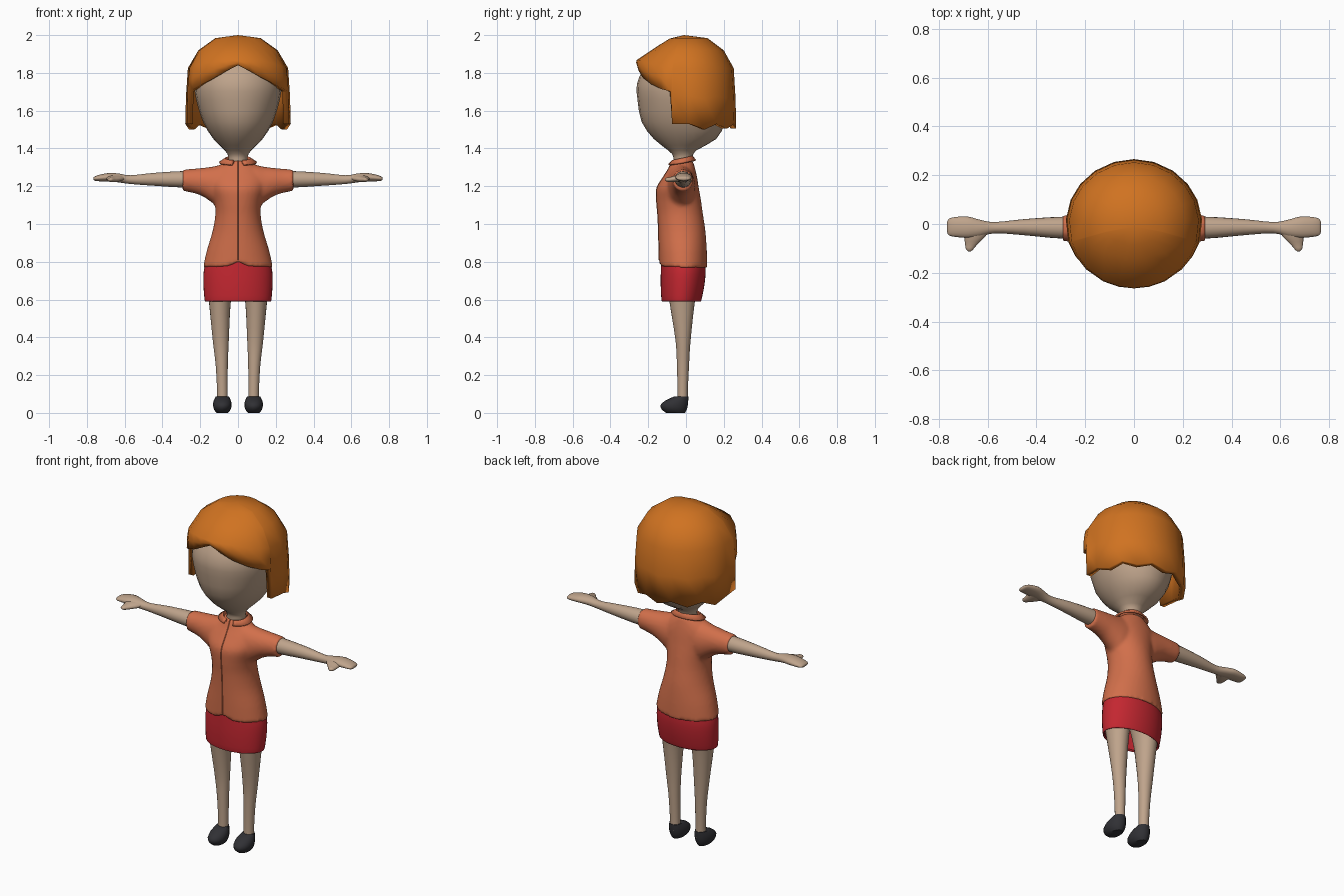
import bpy, bmesh, math
from mathutils import Vector

if "Cube" in bpy.data.objects:
    bpy.data.objects.remove(bpy.data.objects["Cube"])


def material(name, rgb):
    m = bpy.data.materials.new(name)
    m.diffuse_color = (*rgb, 1)
    m.use_nodes = True
    m.node_tree.nodes["Principled BSDF"].inputs["Base Color"].default_value = m.diffuse_color
    return m


SKIN = material("skin", (0.52, 0.37, 0.26))
HAIR = material("hair_orange", (0.63, 0.17, 0.015))
CORAL = material("coral", (0.64, 0.16, 0.07))
RED = material("red", (0.55, 0.02, 0.03))
BLACK = material("black", (0.03, 0.03, 0.035))


def smooth_rings(rings, sub):
    """Catmull-Rom interpolation between cross-sections."""
    out = []
    for i in range(len(rings) - 1):
        p = [Vector(rings[min(max(k, 0), len(rings) - 1)]) for k in (i - 1, i, i + 1, i + 2)]
        for s in range(sub):
            t = s / sub
            out.append(0.5 * (2 * p[1] + (p[2] - p[0]) * t
                              + (2 * p[0] - 5 * p[1] + 4 * p[2] - p[3]) * t * t
                              + (3 * p[1] - p[0] - 3 * p[2] + p[3]) * t ** 3))
    return out + [Vector(rings[-1])]


def loft(bm, rings, axis="z", n=24, sub=3, caps=True):
    """Elliptical sections (t, a0, a1, b0, b1) strung along an axis."""
    place = {"z": lambda t, a, b: (a, b, t),
             "x": lambda t, a, b: (t, a, b),
             "y": lambda t, a, b: (a, t, b)}[axis]
    loops = []
    for t, a0, a1, b0, b1 in smooth_rings(rings, sub):
        loops.append([bm.verts.new(place(
            t, (a0 + a1) / 2 + (a1 - a0) / 2 * math.sin(2 * math.pi * k / n),
            (b0 + b1) / 2 - (b1 - b0) / 2 * math.cos(2 * math.pi * k / n))) for k in range(n)])
    for lo, hi in zip(loops, loops[1:]):
        for k in range(n):
            bm.faces.new((lo[k], lo[k - 1], hi[k - 1], hi[k]))
    if caps:
        for (t, a0, a1, b0, b1), loop in ((rings[0], loops[0]), (rings[-1], loops[-1])):
            c = bm.verts.new(place(t, (a0 + a1) / 2, (b0 + b1) / 2))
            for k in range(n):
                bm.faces.new((c, loop[k], loop[k - 1]))
    return loops


def finish(name, bm, mat, mirror=False, angle=50):
    bmesh.ops.recalc_face_normals(bm, faces=bm.faces)
    me = bpy.data.meshes.new(name)
    bm.to_mesh(me)
    bm.free()
    ob = bpy.data.objects.new(name, me)
    bpy.context.collection.objects.link(ob)
    me.materials.append(mat)
    bpy.ops.object.select_all(action="DESELECT")
    ob.select_set(True)
    bpy.context.view_layer.objects.active = ob
    bpy.ops.object.shade_smooth_by_angle(angle=math.radians(angle))
    if mirror:
        ob.modifiers.new("mirror", "MIRROR")
    return ob


def solid(ob, thickness, offset=-1):
    m = ob.modifiers.new("thickness", "SOLIDIFY")
    m.thickness, m.offset = thickness, offset


def sym(z, rx, y0, y1, xc=0):
    return (z, xc - rx, xc + rx, y0, y1)


# Head and neck
bm = bmesh.new()
loft(bm, [sym(1.27, .06, -.08, .03), sym(1.35, .05, -.065, .035), sym(1.39, .07, -.095, .055),
          sym(1.45, .13, -.17, .16), sym(1.54, .185, -.235, .205), sym(1.66, .222, -.257, .21),
          sym(1.74, .23, -.26, .21), sym(1.82, .21, -.225, .2), sym(1.88, .15, -.16, .15),
          sym(1.93, .03, -.03, .03)], sub=2)
finish("head", bm, SKIN)

# Hair: bob with parted fringe, one (angle from front, hem height) per column
half = [(0, 1.84), (13, 1.81), (27, 1.775), (45, 1.74), (60, 1.715), (73, 1.70), (74, 1.53),
        (94, 1.53), (112, 1.50), (128, 1.53), (145, 1.505), (163, 1.53), (180, 1.505)]
columns = half + [(360 - a, h) for a, h in half[-2:0:-1]]
bm = bmesh.new()
top = bm.verts.new((0, -.01, 2.0))
cols = []
for a, hem in columns:
    w = min(max((70 - min(a, 360 - a)) / 45, 0), 1)
    side = [(.12, 1.984), (.21, 1.92), (.266, 1.825), (.276, (1.825 + hem) / 2), (.28, hem)]
    fringe = [(.09, 1.982), (.15, 1.947), (.275, 1.868), (.278, (1.868 + hem) / 2), (.27, hem)]
    s, c = math.sin(math.radians(a)), math.cos(math.radians(a))
    col = []
    for (r0, z0), (r1, z1) in zip(side, fringe):
        r = r0 + (r1 - r0) * w
        col.append(bm.verts.new((r * s, -r * c * .95, z0 + (z1 - z0) * w)))
    cols.append(col)
for i, col in enumerate(cols):
    prev = cols[i - 1]
    bm.faces.new((top, prev[0], col[0]))
    for k in range(4):
        bm.faces.new((prev[k], prev[k + 1], col[k + 1], col[k]))
hair = finish("hair", bm, HAIR)
solid(hair, .03)

# Shirt: torso and sleeves blended into one skin
torso = [sym(.77, .185, -.142, .112), sym(.86, .165, -.144, .11), sym(.96, .135, -.146, .103),
         sym(1.05, .12, -.15, .09), sym(1.12, .125, -.156, .08), sym(1.19, .145, -.155, .068),
         sym(1.25, .15, -.12, .058), sym(1.295, .115, -.092, .048), sym(1.335, .062, -.075, .036)]
bm = bmesh.new()
loops = loft(bm, torso, n=64)
for v in loops[0]:
    if v.co.y < -.05:
        v.co.z += .042 * math.exp(-abs(v.co.x) / .035)
for s in (1, -1):
    loft(bm, [(s * .03, -.11, .05, 1.08, 1.33), (s * .10, -.105, .05, 1.085, 1.312),
              (s * .14, -.095, .047, 1.115, 1.303), (s * .19, -.085, .043, 1.148, 1.297),
              (s * .24, -.075, .04, 1.165, 1.292), (s * .293, -.07, .036, 1.175, 1.288)],
         axis="x", n=32)
shirt = finish("shirt", bm, CORAL)
m = shirt.modifiers.new("blend", "REMESH")
m.mode, m.voxel_size, m.use_smooth_shade = "VOXEL", .01, True
m = shirt.modifiers.new("soften", "SMOOTH")
m.factor, m.iterations = .5, 4

# Front closure seam
bm = bmesh.new()
seam = [(r[0], -.003, .003, r[3] - .002, r[3] + .01) for r in torso]
seam[0] = (.81, -.003, .003, -.145, -.135)
loft(bm, seam, n=8)
finish("shirt_seam", bm, CORAL)

# Collar: folded band, open at the front
bm = bmesh.new()
rows = []
for k in range(13):
    a = math.radians(18 + k * 13.5)
    s, c = math.sin(a), math.cos(a)
    z = 1.332 - .012 * c
    rows.append([bm.verts.new((rx * s, -.022 - ry * c, z + dz))
                 for rx, ry, dz in ((.062, .054, -.01), (.07, .058, .012), (.098, .072, -.008))])
for p, q in zip(rows, rows[1:]):
    for k in range(2):
        bm.faces.new((p[k], p[k + 1], q[k + 1], q[k]))
collar = finish("collar", bm, CORAL, mirror=True)
solid(collar, .01, 0)

# Skirt: open at the hem
bm = bmesh.new()
loft(bm, [sym(.59, .172, -.124, .076), sym(.60, .177, -.13, .082), sym(.68, .183, -.134, .098),
          sym(.76, .18, -.133, .104), sym(.84, .155, -.13, .095)], n=40, caps=False)
solid(finish("skirt", bm, RED), .012)

# Legs
bm = bmesh.new()
loft(bm, [sym(.05, .028, -.045, .01, .083), sym(.12, .028, -.045, .01, .083),
          sym(.25, .032, -.048, .016, .086), sym(.38, .042, -.055, .024, .091),
          sym(.59, .058, -.088, .047, .096), sym(.70, .076, -.105, .07, .09),
          sym(.79, .08, -.1, .075, .08)])
finish("leg", bm, SKIN, mirror=True)

# Shoes
bm = bmesh.new()
loft(bm, [sym(.0, .03, -.105, -.005, .083), sym(.018, .044, -.128, .004, .083),
          sym(.042, .049, -.134, .01, .083), sym(.066, .045, -.108, .012, .083),
          sym(.088, .034, -.06, .012, .083)], n=16, sub=2)
finish("shoe", bm, BLACK, mirror=True)

# Arms with mitten hands
bm = bmesh.new()
loft(bm, [(.1, -.06, .03, 1.19, 1.28), (.29, -.06, .03, 1.193, 1.28), (.45, -.046, .02, 1.203, 1.27),
          (.57, -.038, .008, 1.212, 1.258), (.63, -.052, .017, 1.22, 1.267),
          (.68, -.057, .03, 1.225, 1.27), (.73, -.053, .029, 1.226, 1.262),
          (.758, -.047, .022, 1.229, 1.252), (.766, -.035, .01, 1.235, 1.245)], axis="x", n=20)
finish("arm", bm, SKIN, mirror=True)

# Thumbs
bm = bmesh.new()
loft(bm, [(-.02, .585, .70, 1.225, 1.262), (-.055, .612, .697, 1.222, 1.257),
          (-.085, .643, .693, 1.222, 1.248), (-.103, .658, .69, 1.225, 1.245),
          (-.112, .668, .68, 1.231, 1.239)], axis="y", n=14, sub=2)
finish("thumb", bm, SKIN, mirror=True)
